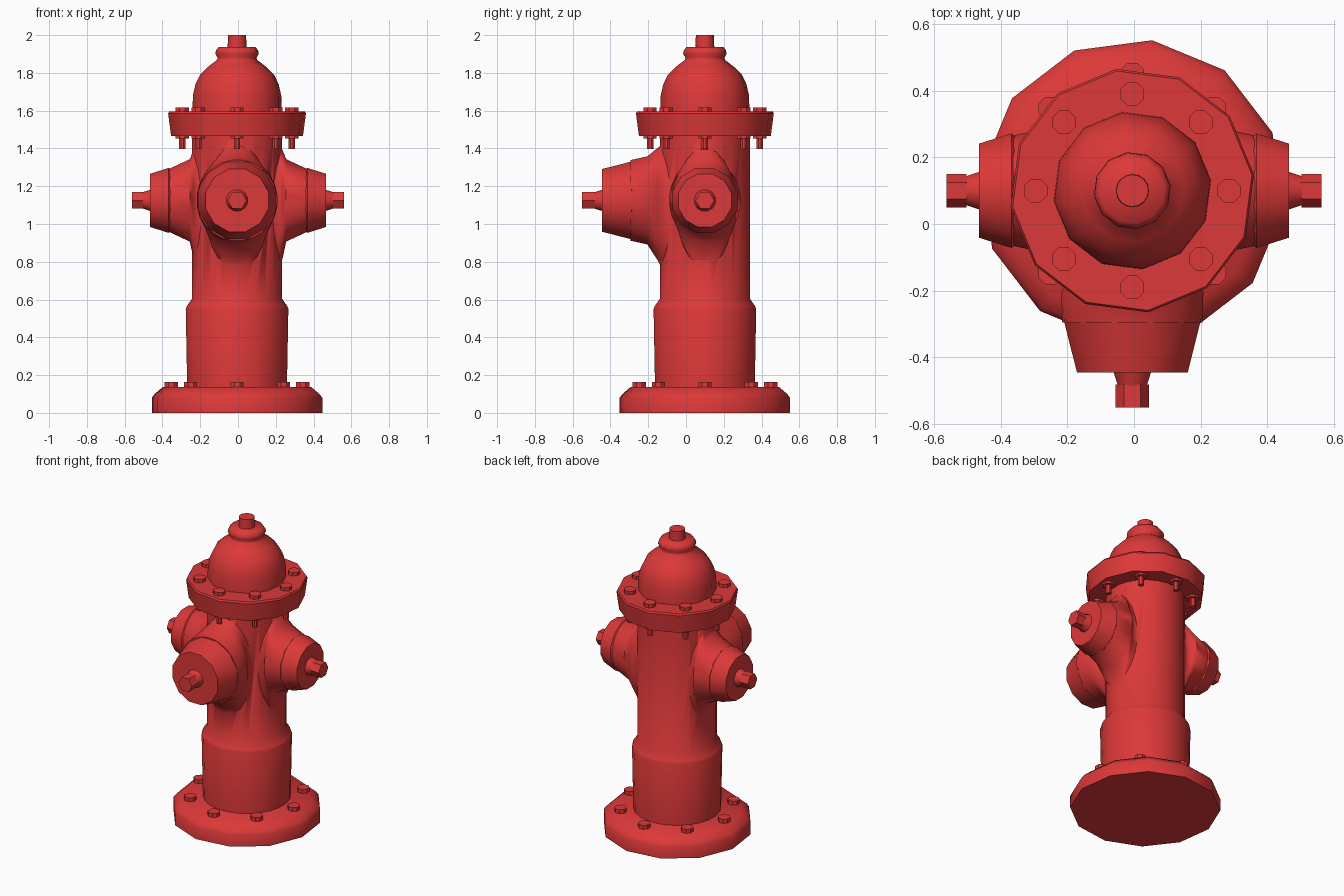
import bpy, math
from mathutils import Matrix, Vector

if "Cube" in bpy.data.objects:
    bpy.data.objects.remove(bpy.data.objects["Cube"])

CX, CY, NZ = -0.005, 0.10, 1.125      # body axis and nozzle height
red = bpy.data.materials.new("red_paint")
red.diffuse_color = (0.72, 0.04, 0.04, 1)
red.use_nodes = True
red.node_tree.nodes["Principled BSDF"].inputs["Base Color"].default_value = red.diffuse_color


def loft(name, rings, sides, turn=0.0, matrix=Matrix(), angle=35):
    """Capped loft of ellipses; ring = (height, radius_x, radius_y, shift_y)."""
    verts, faces = [], []
    for h, rx, ry, shift in rings:
        for i in range(sides):
            a = math.radians(turn) + math.tau * i / sides
            verts.append(matrix @ Vector((rx * math.cos(a), ry * math.sin(a) + shift, h)))
    for k in range(len(rings) - 1):
        for i in range(sides):
            j = (i + 1) % sides
            faces.append((k * sides + i, k * sides + j, (k + 1) * sides + j, (k + 1) * sides + i))
    faces.append(tuple(reversed(range(sides))))
    faces.append(tuple(range((len(rings) - 1) * sides, len(rings) * sides)))
    mesh = bpy.data.meshes.new(name)
    mesh.from_pydata(verts, [], faces)
    mesh.materials.append(red)
    obj = bpy.data.objects.new(name, mesh)
    bpy.context.collection.objects.link(obj)
    smooth(obj, angle)
    return obj


def smooth(obj, angle):
    bpy.ops.object.select_all(action='DESELECT')
    obj.select_set(True)
    bpy.context.view_layer.objects.active = obj
    bpy.ops.object.shade_smooth_by_angle(angle=math.radians(angle))


def turned(name, profile, sides, turn=0.0, matrix=None, angle=35):
    """Round part from (radius, height) pairs."""
    m = matrix or Matrix.Translation((CX, CY, 0))
    return loft(name, [(z, r, r, 0) for r, z in profile], sides, turn, m, angle)


def nozzle_matrix(direction):
    """Local z points outward along the nozzle, local y stays up."""
    out, up = Vector(direction), Vector((0, 0, 1))
    m = Matrix((up.cross(out), up, out)).transposed().to_4x4()
    m.translation = (0 if direction[0] else CX, CY, NZ)
    return m


# base plate, barrel, top flange, bonnet and operating nut
turned("base_plate", [(0.455, 0), (0.455, 0.08), (0.44, 0.10), (0.395, 0.138)], 12, 22.5, angle=50)
barrel = turned("barrel", [(0.266, 0.12), (0.274, 0.55), (0.268, 0.565), (0.24, 0.605), (0.24, 1.48)], 24, 7.5, angle=50)
turned("top_flange", [(0.352, 1.465), (0.368, 1.585), (0.362, 1.596)], 12, 7.5)
turned("bonnet", [(0.238, 1.585), (0.236, 1.68), (0.222, 1.74), (0.198, 1.79), (0.155, 1.832),
                  (0.108, 1.868), (0.104, 1.88), (0.116, 1.90), (0.113, 1.918), (0.098, 1.938)], 12, 7.5, angle=60)
turned("operating_nut", [(0.05, 1.93), (0.048, 2.0)], 16)

# nozzles: neck sections (distance, half width, half height, vertical shift) and cap sizes
side_neck = [(0.05, 0.15, 0.33, -0.035), (0.222, 0.15, 0.32, -0.035), (0.236, 0.165, 0.29, -0.02),
             (0.255, 0.19, 0.22, 0), (0.372, 0.165, 0.165, 0)]
front_neck = [(0.05, 0.16, 0.33, -0.035), (0.225, 0.17, 0.335, -0.035), (0.25, 0.185, 0.30, -0.02),
              (0.305, 0.215, 0.235, 0), (0.395, 0.212, 0.215, 0)]
side_cap = [(0.165, 0.355), (0.178, 0.367), (0.146, 0.465)]
front_cap = [(0.205, 0.378), (0.213, 0.388), (0.172, 0.545)]
for label, direction, neck, cap in (("left", (-1, 0, 0), side_neck, side_cap),
                                    ("right", (1, 0, 0), side_neck, side_cap),
                                    ("front", (0, -1, 0), front_neck, front_cap)):
    m = nozzle_matrix(direction)
    part = loft(label + "_neck", neck, 24, 7.5, m, 60)
    # merge neck into the barrel
    mod = barrel.modifiers.new("join", 'BOOLEAN')
    mod.operation, mod.solver, mod.object = 'UNION', 'EXACT', part
    bpy.context.view_layer.objects.active = barrel
    bpy.ops.object.modifier_apply(modifier=mod.name)
    bpy.data.objects.remove(part)
    turned(label + "_cap", cap, 12, 15, m)
    end = cap[-1][1]
    turned(label + "_nut_collar", [(0.062, end - 0.01), (0.058, end), (0.044, end + 0.042)], 12, 15, m)
    turned(label + "_cap_nut", [(0.05, end + 0.037), (0.05, end + (0.105 if label == "front" else 0.097))], 6, 0, m)
smooth(barrel, 60)

# eight bolts on each flange
for i in range(8):
    a = math.tau * i / 8
    for name, radius, profile in (
            ("base_bolt", 0.348, [(0.038, 0.12), (0.038, 0.164)]),
            ("flange_bolt", 0.29, [(0.038, 1.59), (0.038, 1.618)]),
            ("flange_bolt_nut", 0.29, [(0.038, 1.452), (0.038, 1.47)]),
            ("flange_bolt_shank", 0.29, [(0.018, 1.398), (0.018, 1.46)])):
        m = Matrix.Translation((CX + radius * math.cos(a), CY + radius * math.sin(a), 0))
        turned(f"{name}_{i + 1}", profile, 8, 22.5, m)
